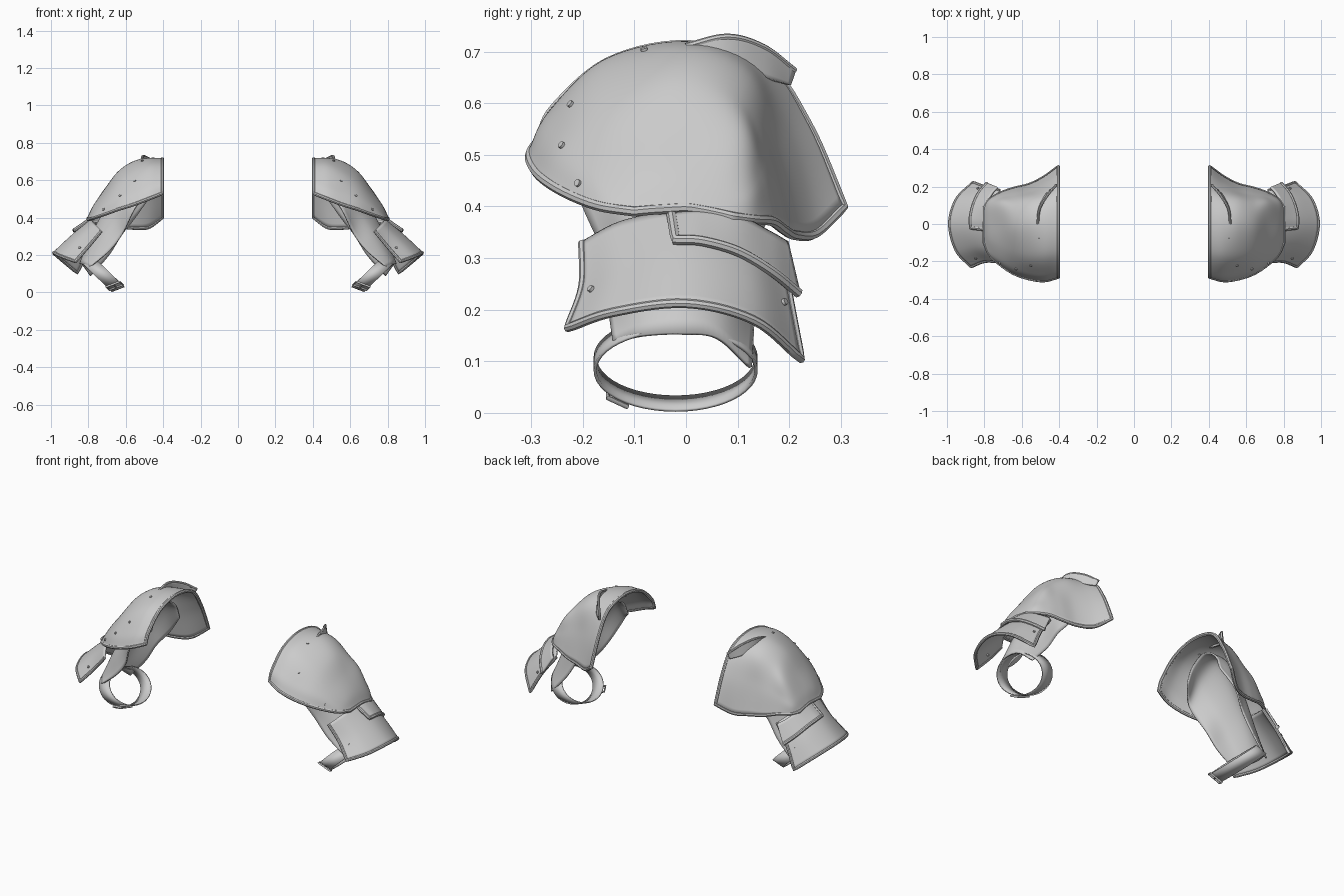
import bpy
import bmesh
import math
from mathutils import Vector, Matrix
from mathutils.bvhtree import BVHTree

if "Cube" in bpy.data.objects:
    bpy.data.objects.remove(bpy.data.objects["Cube"])

steel = bpy.data.materials.new("pale_grey_steel")
steel.use_nodes = True
GREY = (0.6, 0.6, 0.6, 1)
steel.diffuse_color = GREY
steel.node_tree.nodes["Principled BSDF"].inputs["Base Color"].default_value = GREY


def spline(points, steps):
    """Smooth curve through the points."""
    pts = [Vector(p) for p in points]
    pts = [2 * pts[0] - pts[1]] + pts + [2 * pts[-1] - pts[-2]]
    out = []
    for a, b, c, d in zip(pts, pts[1:], pts[2:], pts[3:]):
        for i in range(steps):
            t = i / steps
            out.append(b + (c - a) * t / 2 + (2 * a - 5 * b + 4 * c - d) * t * t / 2
                       + (3 * b - a - 3 * c + d) * t ** 3 / 2)
    return out + [pts[-2]]


def surface(rows, across=7, along=7):
    """Grid of points through a few guide rows."""
    fine = [spline(r, across) for r in rows]
    return [list(r) for r in zip(*[spline(col, along) for col in zip(*fine)])]


def finish(obj, thickness=0):
    """Material, thickness, smooth shading and the opposite-side copy."""
    obj.data.materials.clear()
    obj.data.materials.append(steel)
    bpy.ops.object.select_all(action='DESELECT')
    obj.select_set(True)
    bpy.context.view_layer.objects.active = obj
    if thickness:
        solid = obj.modifiers.new("thickness", 'SOLIDIFY')
        solid.thickness = thickness
        solid.offset = 0
    obj.modifiers.new("other_side", 'MIRROR').use_mirror_merge = False
    bpy.ops.object.shade_smooth_by_angle(angle=math.radians(40))
    return obj


def from_bmesh(name, bm, thickness=0):
    bmesh.ops.recalc_face_normals(bm, faces=bm.faces)
    mesh = bpy.data.meshes.new(name)
    bm.to_mesh(mesh)
    bm.free()
    obj = bpy.data.objects.new(name, mesh)
    bpy.context.collection.objects.link(obj)
    return finish(obj, thickness)


def sheet(name, grid, thickness, closed=False):
    """Thin plate from a grid of points."""
    bm = bmesh.new()
    verts = [[bm.verts.new(p) for p in row] for row in grid]
    pairs = list(zip(verts, verts[1:]))
    for r, s in pairs:
        n = len(r)
        for i in range(n if closed else n - 1):
            j = (i + 1) % n
            bm.faces.new((r[i], r[j], s[j], s[i]))
    return from_bmesh(name, bm, thickness)


def tube(name, points, radius, cyclic=False):
    """Rolled rim following a path."""
    clean = [points[0]]
    for p in points[1:]:
        if (p - clean[-1]).length > 0.003:
            clean.append(p)
    curve = bpy.data.curves.new(name, 'CURVE')
    curve.dimensions = '3D'
    curve.bevel_depth = radius
    curve.bevel_resolution = 2
    curve.use_fill_caps = True
    path = curve.splines.new('POLY')
    path.points.add(len(clean) - 1)
    for cp, p in zip(path.points, clean):
        cp.co = (*p, 1)
    path.use_cyclic_u = cyclic
    obj = bpy.data.objects.new(name, curve)
    bpy.context.collection.objects.link(obj)
    bpy.ops.object.select_all(action='DESELECT')
    obj.select_set(True)
    bpy.context.view_layer.objects.active = obj
    bpy.ops.object.convert(target='MESH')
    return finish(bpy.context.object)


def edges(grid):
    """First row, last row, first column, last column."""
    return grid[0], grid[-1], [r[0] for r in grid], [r[-1] for r in grid]


def rivets(name, grid, spots, radius=0.007):
    """Low studs set on the nearest spots of a plate."""
    verts = [p for row in grid for p in row]
    n = len(grid[0])
    faces = [(r * n + c, r * n + c + 1, (r + 1) * n + c + 1, (r + 1) * n + c)
             for r in range(len(grid) - 1) for c in range(n - 1)]
    tree = BVHTree.FromPolygons(verts, faces)
    bm = bmesh.new()
    for spot in spots:
        loc, normal, _, _ = tree.find_nearest(Vector(spot))
        turn = normal.to_track_quat('Z', 'Y').to_matrix().to_4x4()
        bmesh.ops.create_cone(bm, cap_ends=True, segments=12, radius1=radius, radius2=radius,
                              depth=0.022, matrix=Matrix.Translation(loc) @ turn)
    return from_bmesh(name, bm)


# Shoulder shell: slices from the neck outwards, each (y, z) from front to back
slices = {
    0.405: [(-.283, .53), (-.255, .59), (-.15, .68), (0, .713), (.15, .675), (.235, .56), (.305, .40)],
    0.48: [(-.302, .50), (-.265, .57), (-.16, .675), (0, .713), (.13, .67), (.2, .53), (.25, .348)],
    0.56: [(-.292, .47), (-.255, .54), (-.16, .64), (0, .695), (.12, .65), (.17, .51), (.21, .345)],
    0.64: [(-.265, .445), (-.23, .51), (-.14, .59), (-.01, .64), (.1, .605), (.155, .49), (.19, .355)],
    0.71: [(-.22, .42), (-.19, .47), (-.11, .52), (-.01, .545), (.1, .54), (.14, .46), (.165, .372)],
    0.77: [(-.165, .40), (-.14, .42), (-.08, .45), (-.01, .46), (.07, .45), (.115, .42), (.13, .375)],
    0.80: [(-.10, .39), (-.07, .393), (-.04, .395), (0, .397), (.03, .393), (.06, .387), (.09, .38)],
}
shell = surface([[(x, y, z) for y, z in pts] for x, pts in slices.items()])
sheet("shoulder_shell", shell, 0.012)
inner, outer, front, back = edges(shell)
tube("shoulder_rim", inner + back + outer[::-1] + front[::-1], 0.01, True)
rivets("shoulder_rivets", shell,
       [(.51, -.08, .70), (.55, -.22, .595), (.63, -.24, .518), (.73, -.22, .45)])

# Upper arm plate
arm = surface([
    [(.73, -.20, .33), (.77, -.12, .37), (.785, 0, .39), (.765, .1, .37), (.72, .18, .33)],
    [(.80, -.20, .245), (.86, -.12, .285), (.885, 0, .305), (.86, .12, .28), (.80, .20, .22)],
    [(.87, -.228, .165), (.95, -.14, .195), (.985, 0, .212), (.95, .13, .18), (.86, .222, .105)],
])
sheet("arm_plate", arm, 0.01)
_, low, front, back = edges(arm)
tube("arm_plate_rim", front + low + back[::-1], 0.009)
rivets("arm_plate_rivets", arm, [(.85, -.19, .245), (.84, .2, .22)])

# Overlapping half plate behind the arm plate
lame = surface([
    [(.80, -.028, .385), (.80, .03, .39), (.79, .1, .38), (.76, .16, .35), (.73, .195, .33)],
    [(.872, -.02, .335), (.875, .03, .333), (.86, .1, .313), (.83, .165, .275), (.785, .218, .232)],
])
sheet("half_plate", lame, 0.01)
_, low, front, _ = edges(lame)
tube("half_plate_rim", front + low, 0.01)

# Standing neck guard on top of the shell
guard = surface([
    [(.515, 0, .70), (.51, .08, .68), (.475, .15, .65), (.425, .2, .635)],
    [(.515, 0, .71), (.505, .08, .728), (.465, .15, .708), (.415, .21, .663)],
])
sheet("neck_guard", guard, 0.01)
tube("neck_guard_rim", guard[-1], 0.007)

# Inner lining running from the shoulder down the arm
lining = surface([
    [(.47, -.13, .53), (.47, -.09, .61), (.47, 0, .65), (.47, .09, .60), (.47, .13, .51)],
    [(.55, -.21, .45), (.57, -.13, .57), (.58, 0, .635), (.57, .1, .56), (.55, .16, .40)],
    [(.62, -.16, .31), (.67, -.11, .41), (.69, 0, .47), (.67, .09, .42), (.62, .13, .31)],
    [(.69, -.15, .22), (.74, -.10, .30), (.765, 0, .34), (.74, .08, .29), (.69, .13, .20)],
    [(.79, -.14, .138), (.83, -.08, .15), (.845, -.01, .153), (.83, .06, .145), (.79, .125, .088)],
])
sheet("lining", lining, 0.008)

# Arm strap: a tilted oval band
center = Vector((.722, -.02, .095))
tilt = Vector((.08, 0, .077))
side = Vector((0, .156, 0))
width = Vector((.034, 0, -.013))


def band(angle):
    return center + tilt * math.cos(angle) + side * math.sin(angle)


turns = [math.tau * i / 48 for i in range(48)]
sheet("arm_strap", [[band(a) + width * k for a in turns] for k in (-1, 1)], 0.006, closed=True)

# Buckle: frame and tongue laid on the strap
spot = math.pi + 0.75
start, end = band(spot - .16), band(spot + .16)
out = (band(spot) - center).normalized() * .01
corners = [start - width * 1.1, start + width * 1.1, end + width * 1.1, end - width * 1.1]
tube("buckle_frame", [p + out for p in corners], 0.005, True)
tube("buckle_tongue", [start + out, end + out], 0.004)
